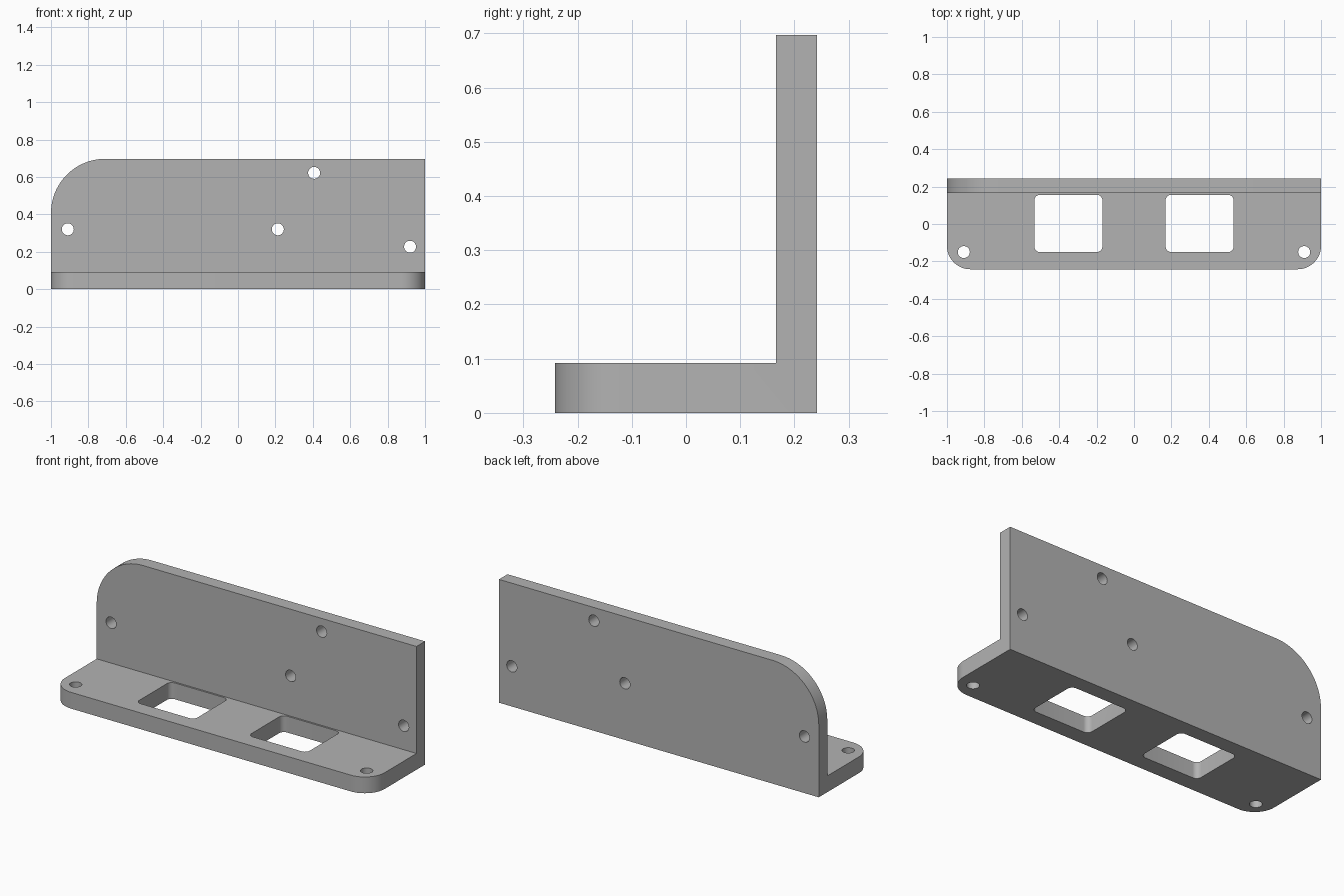
import bpy
import bmesh
from math import radians
from mathutils import Matrix, Vector

cube = bpy.data.objects.get("Cube")
if cube:
    bpy.data.objects.remove(cube, do_unlink=True)

FRONT, BACK, HEIGHT = -0.242, 0.242, 0.697
WALL_FRONT, BASE_TOP = 0.166, 0.092

grey = bpy.data.materials.new("grey_metal")
grey.use_nodes = True
colour = (0.45, 0.45, 0.45, 1)
grey.diffuse_color = colour
grey.node_tree.nodes["Principled BSDF"].inputs["Base Color"].default_value = colour


def make_object(name, bm):
    bmesh.ops.recalc_face_normals(bm, faces=bm.faces[:])
    mesh = bpy.data.meshes.new(name)
    bm.to_mesh(mesh)
    bm.free()
    mesh.materials.append(grey)
    obj = bpy.data.objects.new(name, mesh)
    bpy.context.collection.objects.link(obj)
    return obj


def round_edges(bm, test, radius, segments):
    edges = [e for e in bm.edges if all(test(v.co) for v in e.verts)]
    bmesh.ops.bevel(bm, geom=edges, offset=radius, segments=segments,
                    profile=0.5, affect='EDGES')


def hole(centre, axis, radius=0.032):
    bm = bmesh.new()
    turn = Matrix.Rotation(radians(90), 4, 'X') if axis == 'Y' else Matrix()
    bmesh.ops.create_cone(bm, cap_ends=True, segments=32, radius1=radius,
                          radius2=radius, depth=0.3,
                          matrix=Matrix.Translation(centre) @ turn)
    return make_object("hole_cutter", bm)


def window(x):
    bm = bmesh.new()
    bmesh.ops.create_cube(bm, size=1, matrix=Matrix.Translation((x, 0.003, 0.05))
                          @ Matrix.Diagonal((0.364, 0.306, 0.3, 1)))
    edges = [e for e in bm.edges
             if abs(e.verts[0].co.z - e.verts[1].co.z) > 0.1]
    bmesh.ops.bevel(bm, geom=edges, offset=0.03, segments=8,
                    profile=0.5, affect='EDGES')
    return make_object("window_cutter", bm)


# L-shaped bracket: side profile extruded along x
bm = bmesh.new()
profile = [(FRONT, 0), (BACK, 0), (BACK, HEIGHT), (WALL_FRONT, HEIGHT),
           (WALL_FRONT, BASE_TOP), (FRONT, BASE_TOP)]
side = bm.faces.new([bm.verts.new((-1, y, z)) for y, z in profile])
extruded = bmesh.ops.extrude_face_region(bm, geom=[side])["geom"]
bmesh.ops.translate(bm, vec=Vector((2, 0, 0)),
                    verts=[g for g in extruded if isinstance(g, bmesh.types.BMVert)])
bmesh.ops.recalc_face_normals(bm, faces=bm.faces[:])

# Rounded front corners of the base and one large rounded wall corner
for sx in (-1, 1):
    round_edges(bm, lambda c: c.x * sx > 0.99 and c.y < FRONT + 0.001, 0.125, 16)
round_edges(bm, lambda c: c.x < -0.99 and c.z > HEIGHT - 0.001, 0.29, 24)
bracket = make_object("bracket", bm)

# Windows and screw holes
cutters = [window(x) for x in (-0.351, 0.351)]
cutters += [hole((x, -0.15, 0.05), 'Z') for x in (-0.91, 0.91)]
cutters += [hole((x, 0.2, z), 'Y') for x, z in
            ((-0.91, 0.32), (0.213, 0.32), (0.407, 0.622), (0.92, 0.227))]
for cutter in cutters:
    cutter.hide_render = True
    cut = bracket.modifiers.new("cut", 'BOOLEAN')
    cut.operation = 'DIFFERENCE'
    cut.solver = 'EXACT'
    cut.object = cutter

# Bake the cuts and discard the cutters
bpy.ops.object.select_all(action='DESELECT')
bpy.context.view_layer.objects.active = bracket
bracket.select_set(True)
for cut in list(bracket.modifiers):
    bpy.ops.object.modifier_apply(modifier=cut.name)
for cutter in cutters:
    bpy.data.objects.remove(cutter, do_unlink=True)
bpy.ops.object.shade_smooth_by_angle(angle=radians(30))
